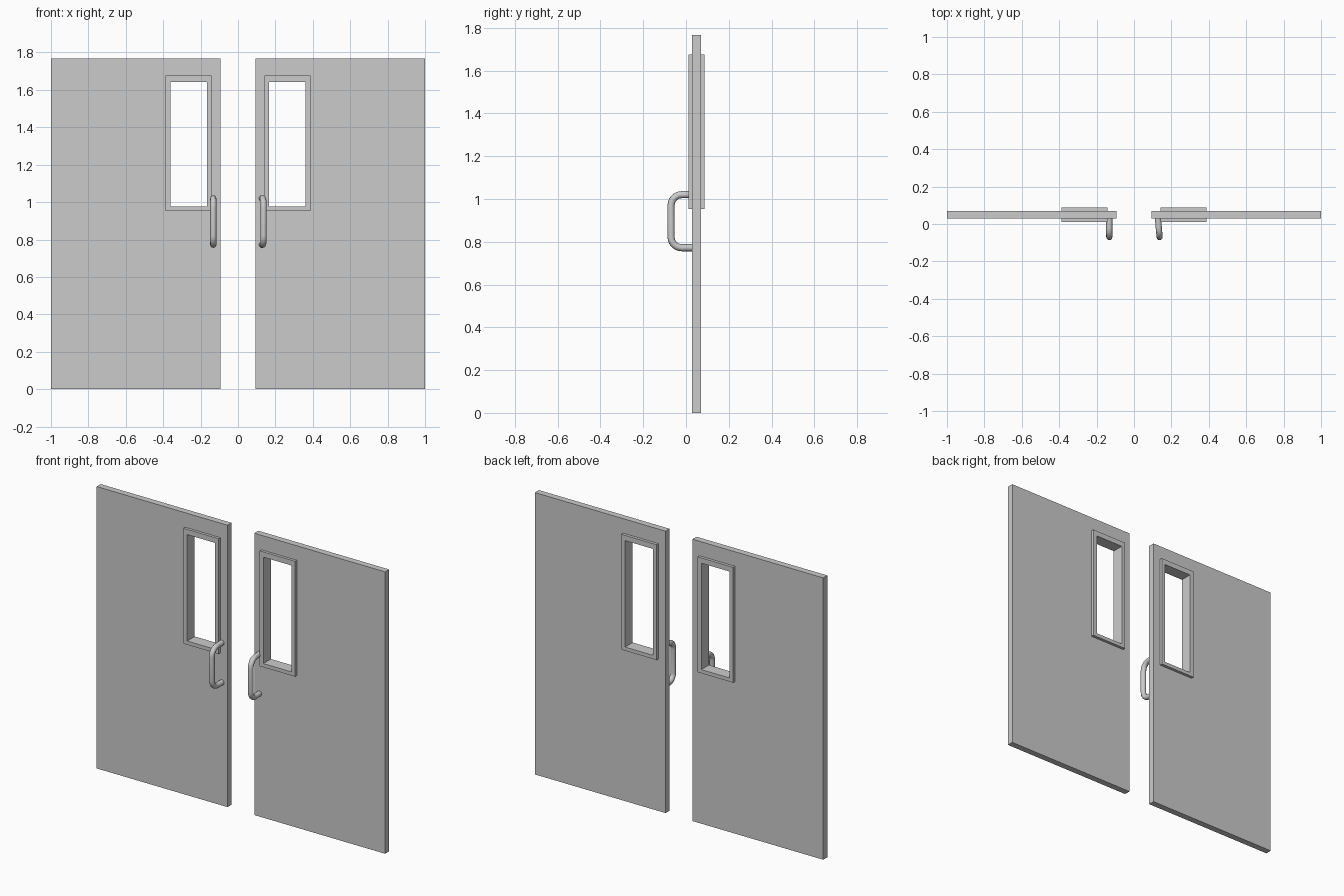
import bpy, bmesh
from math import sin, cos, pi, radians

if "Cube" in bpy.data.objects:
    bpy.data.objects.remove(bpy.data.objects["Cube"])


def ring_panel(name, outer, inner, y0, y1):
    """Rectangular slab with a rectangular opening; rects are (x0, x1, z0, z1)."""
    bm = bmesh.new()

    def loop(rect, y):
        x0, x1, z0, z1 = rect
        return [bm.verts.new((x, y, z))
                for x, z in ((x0, z0), (x1, z0), (x1, z1), (x0, z1))]

    loops = [loop(outer, y0), loop(outer, y1), loop(inner, y1), loop(inner, y0)]
    for a, b in zip(loops, loops[1:] + loops[:1]):
        for i in range(4):
            j = (i + 1) % 4
            bm.faces.new((a[i], a[j], b[j], b[i]))
    bmesh.ops.recalc_face_normals(bm, faces=bm.faces)
    mesh = bpy.data.meshes.new(name)
    bm.to_mesh(mesh)
    bm.free()
    obj = bpy.data.objects.new(name, mesh)
    bpy.context.collection.objects.link(obj)
    return obj


def handle(name, x, turn):
    """D-shaped pull handle: a round tube swept along a rounded bracket."""
    r, bend, root, grip, z0, z1 = 0.0165, 0.05, 0.032, -0.07, 0.772, 1.02
    pts = [(root, z1)]
    for cz, start in ((z1 - bend, pi / 2), (z0 + bend, pi)):
        for i in range(7):
            a = start + i / 6 * pi / 2
            pts.append((grip + bend + bend * cos(a), cz + bend * sin(a)))
    pts.append((root, z0))
    curve = bpy.data.curves.new(name, 'CURVE')
    curve.dimensions = '3D'
    curve.bevel_depth = r
    curve.bevel_resolution = 4
    curve.use_fill_caps = True
    spline = curve.splines.new('POLY')
    spline.points.add(len(pts) - 1)
    for p, (y, z) in zip(spline.points, pts):
        p.co = (0, y - root, z, 1)
    obj = bpy.data.objects.new(name, curve)
    bpy.context.collection.objects.link(obj)
    obj.location = (x, root, 0)
    obj.rotation_euler.z = turn
    bpy.ops.object.select_all(action='DESELECT')
    obj.select_set(True)
    bpy.context.view_layer.objects.active = obj
    bpy.ops.object.convert(target='MESH')
    bpy.ops.object.shade_smooth_by_angle(angle=radians(40))


def mirrored(rect, s):
    a, b, z0, z1 = rect
    return (a, b, z0, z1) if s > 0 else (-b, -a, z0, z1)


# Door leaves with window frames passing through them
leaf = (0.093, 1.0, 0.0, 1.767)
frame_outer = (0.142, 0.388, 0.953, 1.676)
frame_inner = (0.167, 0.361, 0.976, 1.643)
for side, s in (("left", -1), ("right", 1)):
    ring_panel(side + "_door", mirrored(leaf, s), mirrored(frame_outer, s), 0.029, 0.069)
    ring_panel(side + "_window_frame", mirrored(frame_outer, s),
               mirrored(frame_inner, s), 0.012, 0.087)

# Pull handles; the right one is turned slightly
handle("left_handle", -0.132, 0)
handle("right_handle", 0.128, radians(5))
